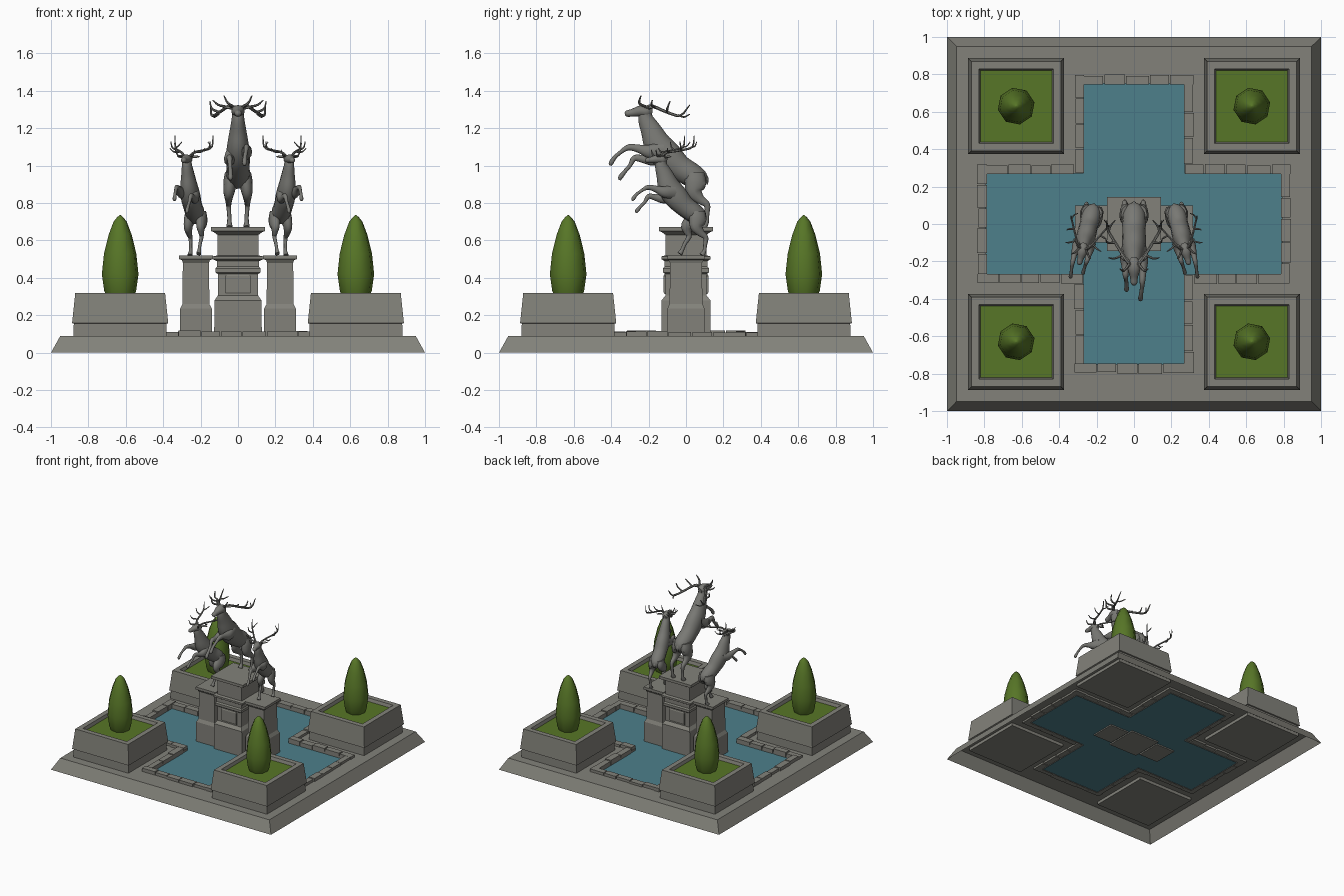
import bpy, bmesh, math, random
from mathutils import Vector, Matrix

if "Cube" in bpy.data.objects:
    bpy.data.objects.remove(bpy.data.objects["Cube"])

random.seed(4)


def material(name, rgb):
    m = bpy.data.materials.new(name)
    m.diffuse_color = (*rgb, 1)
    m.use_nodes = True
    m.node_tree.nodes["Principled BSDF"].inputs["Base Color"].default_value = m.diffuse_color
    return m


STONE = material("stone", (0.225, 0.222, 0.195))
BRONZE = material("weathered_bronze", (0.19, 0.19, 0.175))
GREEN = material("foliage", (0.095, 0.18, 0.02))
WATER = material("water", (0.075, 0.215, 0.26))


def finish(bm, name, mat=STONE, smooth=None, recalc=True):
    if recalc:
        bmesh.ops.recalc_face_normals(bm, faces=bm.faces)
    me = bpy.data.meshes.new(name)
    bm.to_mesh(me)
    bm.free()
    if smooth:
        me.shade_smooth()
        me.set_sharp_from_angle(angle=math.radians(smooth))
    me.materials.append(mat)
    ob = bpy.data.objects.new(name, me)
    bpy.context.collection.objects.link(ob)
    return ob


def bridge(bm, rings, cap_end=True):
    n = len(rings[0])
    for a, b in zip(rings, rings[1:]):
        for i in range(n):
            j = (i + 1) % n
            bm.faces.new((a[i], a[j], b[j], b[i]))
    bm.faces.new(rings[0][::-1])
    if cap_end:
        bm.faces.new(rings[-1])


def stack(name, x, y, profile, cap=True):
    """Rectangular moulded block: profile of (z, half x, half y)."""
    bm = bmesh.new()
    rings = [[bm.verts.new((x + sx * hx, y + sy * hy, z))
              for sx, sy in ((-1, -1), (1, -1), (1, 1), (-1, 1))] for z, hx, hy in profile]
    bridge(bm, rings, cap)
    return finish(bm, name)


def tube(bm, pts, sides=10, sub=4):
    """Rounded limb through (x, y, z, half width, half depth) points."""
    P = [Vector(p if len(p) == 5 else (*p, p[3])) for p in pts]
    Q = [2 * P[0] - P[1]] + P + [2 * P[-1] - P[-2]]
    path = []
    for i in range(1, len(Q) - 2):
        a, b, c, d = Q[i - 1:i + 3]
        for k in range(sub):
            t = k / sub
            path.append(0.5 * (2 * b + (c - a) * t + (2 * a - 5 * b + 4 * c - d) * t * t
                               + (3 * b - a - 3 * c + d) * t ** 3))
    path.append(P[-1])
    side, rings = Vector((1, 0.01, 0.02)), []
    for i, p in enumerate(path):
        t = Vector((path[min(i + 1, len(path) - 1)] - path[max(i - 1, 0)])[:3]).normalized()
        side = (side - t * side.dot(t)).normalized()
        up = t.cross(side)
        c = Vector(p[:3])
        rings.append([bm.verts.new(c + side * max(p[3], .002) * math.cos(u) + up * max(p[4], .002) * math.sin(u))
                      for u in (2 * math.pi * k / sides for k in range(sides))])
    bridge(bm, rings)


# base slab (open underneath) with a cross-shaped basin
XS, YS = (-.95, -.79, -.27, .27, .79, .95), (-.95, -.75, -.27, .27, .75, .95)


def cells(in_cross, z):
    bm = bmesh.new()
    v = [[bm.verts.new((x, y, z)) for y in YS] for x in XS]
    for i in range(5):
        for j in range(5):
            if ((i == 2 and 0 < j < 4) or (j == 2 and 0 < i < 4)) == in_cross:
                bm.faces.new((v[i][j], v[i + 1][j], v[i + 1][j + 1], v[i][j + 1]))
    bmesh.ops.delete(bm, geom=[w for w in bm.verts if not w.link_faces], context='VERTS')
    return bm


slab = cells(False, .09)
ext = bmesh.ops.extrude_edge_only(slab, edges=[e for e in slab.edges if e.is_boundary])
for w in (g for g in ext["geom"] if isinstance(g, bmesh.types.BMVert)):
    if max(abs(w.co.x), abs(w.co.y)) > .9:
        w.co.z = 0
        for k in (0, 1):
            if abs(w.co[k]) > .9:
                w.co[k] = math.copysign(1, w.co[k])
    else:
        w.co.z = .07
finish(slab, "base_slab", recalc=False)
finish(cells(True, .075), "pool_water", WATER, recalc=False)

# kerb stones around the basin
quarter = [(.79, -.27), (.79, .27), (.27, .27), (.27, .75), (-.27, .75), (-.27, .27)]
outline = quarter + [(-x, -y) for x, y in quarter]
bm = bmesh.new()
for i, a in enumerate(outline):
    a, b = Vector(a), Vector(outline[(i + 1) % 12])
    d = (b - a).normalized()
    n = Vector((d.y, -d.x))
    a = a + d * (.05 if i % 3 == 2 else -.05)
    count = max(3, round((b - a).length / .125))
    cuts = [(k + (random.uniform(-.12, .12) if 0 < k < count else 0)) / count for k in range(count + 1)]
    for s, e in zip(cuts, cuts[1:]):
        p, q = a.lerp(b, s) + d * .003, a.lerp(b, e) - d * .003
        w, h = random.uniform(.044, .054), random.uniform(.108, .118)
        mid = (p + q) / 2 + n * (w / 2 - .003)
        m = (Matrix.Translation((mid.x, mid.y, (h + .075) / 2)) @ Matrix.Rotation(math.atan2(d.y, d.x), 4, 'Z')
             @ Matrix.Diagonal(((q - p).length, w, h - .075, 1)))
        bmesh.ops.create_cube(bm, size=1, matrix=m)
finish(bm, "kerb_stones")

# corner planters with clipped trees
for sx in (-1, 1):
    for sy in (-1, 1):
        x, y = .63 * sx, .63 * sy
        stack("planter", x, y, [(z, h, h) for z, h in (
            (.065, .25), (.155, .248), (.158, .257), (.32, .24), (.32, .2), (.285, .19))], cap=False)
        bm = bmesh.new()
        bmesh.ops.create_grid(bm, x_segments=1, y_segments=1, size=.192,
                              matrix=Matrix.Translation((x, y, .295)))
        finish(bm, "planter_grass", GREEN, recalc=False)
        bm = bmesh.new()
        rings = [[bm.verts.new((x + r * math.cos(k * math.pi / 4 + .2), y + r * math.sin(k * math.pi / 4 + .2), z))
                  for k in range(8)] for z, r in ((.29, .07), (.33, .087), (.42, .1), (.53, .088), (.63, .063),
                                                  (.7, .036), (.725, .016), (.735, .003))]
        bridge(bm, rings)
        finish(bm, "clipped_tree", GREEN, smooth=48)

# stepped pedestals
stack("center_pedestal", 0, 0, [
    (.065, .128, .13), (.28, .125, .13), (.305, .108, .11), (.42, .108, .11), (.43, .12, .124), (.45, .12, .124),
    (.46, .113, .115), (.49, .113, .115), (.5, .135, .132), (.515, .135, .132), (.52, .11, .11),
    (.63, .11, .11), (.645, .13, .13), (.65, .145, .145), (.672, .145, .145)])
for s in (-1, 1):
    stack("side_pedestal", .225 * s, 0, [
        (.065, .085, .1), (.235, .085, .1), (.26, .072, .088), (.48, .07, .085),
        (.495, .075, .095), (.5, .09, .1), (.52, .09, .1)])
    stack("pedestal_panel", 0, s * .11, [(.315, .068, .006), (.325, .068, .01), (.41, .068, .01), (.42, .06, .006)])


# leaping stags
def stag(label, M, antler_tilt=0, antler_spread=1, stride=0):
    def done(bm, part):
        bm.transform(M)
        finish(bm, label + "_stag_" + part, BRONZE, smooth=50)

    bm = bmesh.new()
    # torso and neck, then head, ears, tail
    tube(bm, [(0, -.215, 1.295, .03, .033), (0, -.215, 1.25, .034, .042), (0, -.185, 1.185, .045, .058),
              (0, -.15, 1.11, .058, .076), (0, -.1, 1.05, .064, .082), (0, -.035, .99, .062, .07),
              (0, .03, .95, .064, .066), (0, .075, .92, .052, .055), (0, .1, .9, .02, .025)], 14)
    tube(bm, [(0, -.18, 1.285, .015, .02), (0, -.205, 1.288, .034, .032), (0, -.24, 1.292, .034, .031),
              (0, -.285, 1.283, .021, .021), (0, -.315, 1.278, .018, .017), (0, -.327, 1.276, .008, .008)], 12)
    for s in (-1, 1):
        tube(bm, [(.025 * s, -.2, 1.305, .006), (.05 * s, -.185, 1.312, .014, .008), (.078 * s, -.17, 1.312, .002)], 6)
    tube(bm, [(0, .085, .955, .014), (0, .105, .93, .016), (0, .115, .9, .003)], 8)
    done(bm, "body")

    bm = bmesh.new()
    # raised forelegs
    tube(bm, [(.035, -.12, 1.08, .03, .05), (.046, -.19, 1.075, .03, .04), (.047, -.25, 1.09, .02, .023),
              (.045, -.305, 1.098, .015, .017), (.042, -.345, 1.075, .011), (.037, -.38, 1.045, .011),
              (.035, -.4, 1.015, .013), (.035, -.404, 1.0, .006)])
    tube(bm, [(-.035, -.12, 1.06, .03, .05), (-.046, -.175, 1.035, .03, .038), (-.047, -.225, 1.035, .02, .023),
              (-.045, -.275, 1.04, .015, .017), (-.042, -.3, 1.0, .011), (-.04, -.33, .965, .011),
              (-.04, -.35, .938, .013), (-.04, -.353, .922, .006)])
    # hind legs
    for s in (-1, 1):
        f = stride if s < 0 else 0
        tube(bm, [(.035 * s, .05, .96, .035, .05), (.042 * s, .05, .91, .036, .06),
                  (.048 * s, .045 - f * .3, .86, .03, .046), (.05 * s, .075 - f * .5, .82, .02, .027),
                  (.05 * s, .112 - f * .7, .79, .014, .018), (.047 * s, .112 - f * .9, .74, .011, .013),
                  (.046 * s, .11 - f, .7, .012, .013), (.046 * s, .1 - f, .68, .016, .017),
                  (.046 * s, .095 - f, .671, .016, .018)])
    done(bm, "legs")

    bm = bmesh.new()
    # branching antlers
    for s in (-1, 1):
        for branch in (
            [(.018, -.22, 1.31, .01), (.05, -.18, 1.318, .009), (.1, -.1, 1.285, .008),
             (.14, -.03, 1.268, .007), (.145, .02, 1.325, .003)],
            [(.025, -.215, 1.315, .008), (.055, -.25, 1.335, .007), (.075, -.24, 1.375, .003)],
            [(.06, -.165, 1.314, .007), (.105, -.185, 1.325, .006), (.135, -.18, 1.35, .003)],
            [(.1, -.1, 1.285, .007), (.14, -.1, 1.305, .006), (.15, -.085, 1.345, .003)],
            [(.135, -.04, 1.27, .006), (.125, -.01, 1.26, .005), (.1, .02, 1.275, .003)],
        ):
            tube(bm, [(p[0] * s, *p[1:]) for p in branch], 6, 3)
    c = Vector((0, -.22, 1.31))
    bm.transform(Matrix.Translation(c) @ Matrix.Rotation(math.radians(antler_tilt), 4, 'X')
                 @ Matrix.Diagonal((antler_spread, 1, 1, 1)) @ Matrix.Translation(-c))
    done(bm, "antlers")


stag("center", Matrix.Identity(4))
for s, label in ((-1, "left"), (1, "right")):
    stag(label, Matrix.Diagonal((s, 1, 1, 1)) @ Matrix.Translation((.22, .08, .52))
         @ Matrix.Rotation(math.radians(14), 4, 'Z') @ Matrix.Rotation(math.radians(-4), 4, 'X')
         @ Matrix.Scale(.8, 4) @ Matrix.Translation((0, -.1, -.67)),
         antler_tilt=36, antler_spread=.9, stride=.13)
